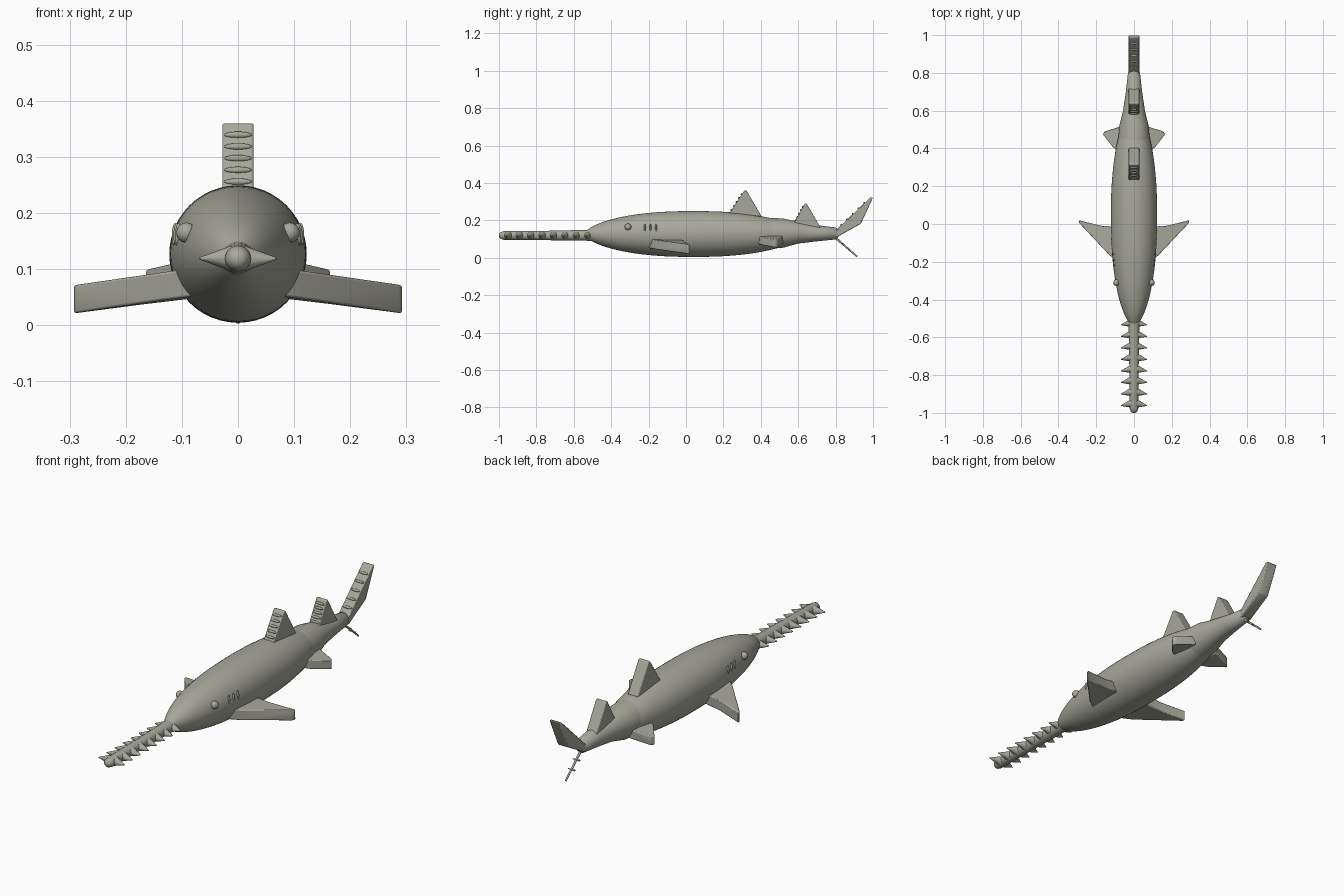
import bpy, bmesh, math
from mathutils import Vector

cube = bpy.data.objects.get("Cube")
if cube:
    bpy.data.objects.remove(cube, do_unlink=True)

skin = bpy.data.materials.new("grey_beige_skin")
skin.use_nodes = True
skin.diffuse_color = (0.39, 0.39, 0.33, 1)
skin.node_tree.nodes["Principled BSDF"].inputs["Base Color"].default_value = skin.diffuse_color


def finish(name, bm, angle=40):
    bmesh.ops.recalc_face_normals(bm, faces=bm.faces)
    mesh = bpy.data.meshes.new(name)
    bm.to_mesh(mesh)
    bm.free()
    mesh.materials.append(skin)
    obj = bpy.data.objects.new(name, mesh)
    bpy.context.collection.objects.link(obj)
    bpy.ops.object.select_all(action='DESELECT')
    obj.select_set(True)
    bpy.context.view_layer.objects.active = obj
    bpy.ops.object.shade_smooth_by_angle(angle=math.radians(angle))
    return obj


def loft(name, rings, sides=40):
    """Join round sections given as (y, z, radius)."""
    bm = bmesh.new()
    loops = []
    for y, z, r in rings:
        angles = [2 * math.pi * i / sides for i in range(sides)]
        loops.append([bm.verts.new((r * math.cos(a), y, z + r * math.sin(a))) for a in angles])
    for a, b in zip(loops, loops[1:]):
        for i in range(sides):
            j = (i + 1) % sides
            bm.faces.new((a[i], a[j], b[j], b[i]))
    bm.faces.new(loops[0])
    bm.faces.new(loops[-1])
    return finish(name, bm)


def slab(name, outline, half):
    """Prism between outline - half and outline + half, with softened edges."""
    bm = bmesh.new()
    half = Vector(half)
    low = [bm.verts.new(Vector(p) - half) for p in outline]
    high = [bm.verts.new(Vector(p) + half) for p in outline]
    bm.faces.new(low)
    bm.faces.new(high)
    for i in range(len(low)):
        j = (i + 1) % len(low)
        bm.faces.new((low[i], low[j], high[j], high[i]))
    obj = finish(name, bm)
    bevel = obj.modifiers.new("soft_edges", 'BEVEL')
    bevel.width = 0.004
    bevel.segments = 2
    return obj


def ball(name, centre, scale):
    bm = bmesh.new()
    bmesh.ops.create_uvsphere(bm, u_segments=20, v_segments=12, radius=1)
    bmesh.ops.scale(bm, vec=scale, verts=bm.verts)
    bmesh.ops.translate(bm, vec=centre, verts=bm.verts)
    return finish(name, bm)


def spike(name, start, end, r1, r2, sides=12):
    bm = bmesh.new()
    a, b = Vector(start), Vector(end)
    bmesh.ops.create_cone(bm, cap_ends=True, segments=sides, radius1=r1, radius2=r2, depth=(b - a).length)
    bmesh.ops.rotate(bm, matrix=(b - a).to_track_quat('Z', 'Y').to_matrix(), verts=bm.verts)
    bmesh.ops.translate(bm, vec=(a + b) / 2, verts=bm.verts)
    return finish(name, bm)


# Spindle body
steps = 40
body = []
for i in range(steps + 1):
    t = -0.98 + 1.9 * i / steps
    body.append((0.04 + 0.585 * t, 0.127, 0.1225 * (1 - abs(t) ** 2.3) ** 0.62))
loft("body", body, 48)

# Tail stem and saw shaft
loft("tail_stem", [(0.42, 0.13, 0.085), (0.52, 0.132, 0.078), (0.6, 0.134, 0.058),
                   (0.7, 0.131, 0.043), (0.8, 0.13, 0.032), (0.815, 0.13, 0.018)])
loft("saw_shaft", [(-1, 0.119, 0.008), (-0.992, 0.119, 0.018), (-0.975, 0.119, 0.023),
                   (-0.75, 0.119, 0.025), (-0.53, 0.12, 0.029), (-0.46, 0.122, 0.035)], 24)

# Back fins and upper tail lobe
for name, points in {
    "front_back_fin": [(0.23, 0.235), (0.312, 0.36), (0.323, 0.36), (0.405, 0.22)],
    "rear_back_fin": [(0.575, 0.18), (0.635, 0.29), (0.645, 0.29), (0.72, 0.16)],
    "upper_tail_lobe": [(0.79, 0.11), (0.80, 0.145), (0.985, 0.322), (1.0, 0.322), (0.935, 0.182), (0.81, 0.112)],
}.items():
    slab(name, [(0, y, z) for y, z in points], (0.028, 0, 0))
    # Low ribs across the front edge
    (y0, z0), (y1, z1) = points[-5 if len(points) > 4 else 0], points[-4 if len(points) > 4 else 1]
    for i in range(1, 6):
        t = i / 6
        y, z = y0 + (y1 - y0) * t, z0 + (z1 - z0) * t
        ball(name + "_rib", (0, y, z), (0.025, 0.006, 0.006))

# Lower tail lobe
spike("lower_tail_lobe", (0, 0.79, 0.115), (0, 0.915, 0.006), 0.006, 0.004)
for t in (0.35, 0.65):
    y, z = 0.79 + 0.125 * t, 0.115 - 0.109 * t
    spike("lower_lobe_barb", (-0.018, y, z), (0.018, y, z), 0.005, 0.002, 6)

for side, label in ((1, "left"), (-1, "right")):
    # Paired fins
    slab(label + "_chest_fin", [(side * x, y, z) for x, y, z in (
        (0.07, -0.21, 0.078), (0.13, -0.165, 0.07), (0.29, 0.005, 0.047), (0.293, 0.02, 0.046),
        (0.17, -0.01, 0.062), (0.07, -0.015, 0.074))], (0, 0, 0.025))
    slab(label + "_pelvic_fin", [(side * x, y, z) for x, y, z in (
        (0.06, 0.37, 0.098), (0.11, 0.405, 0.09), (0.165, 0.475, 0.077),
        (0.155, 0.49, 0.077), (0.06, 0.52, 0.098))], (0, 0, 0.022))
    # Eyes and gill ridges
    ball(label + "_eye", (side * 0.092, -0.31, 0.165), (0.018, 0.018, 0.018))
    for i in range(3):
        ball(label + "_gill", (side * (0.106 + 0.003 * i), -0.22 + 0.03 * i, 0.16), (0.006, 0.005, 0.022))
    # Saw teeth, each a broad base with a pointed end
    for i in range(8):
        y = -0.955 + 0.061 * i
        spike(label + "_saw_tooth", (side * 0.012, y + 0.004, 0.119),
              (side * 0.068, y - 0.006, 0.119), 0.023, 0.002)
